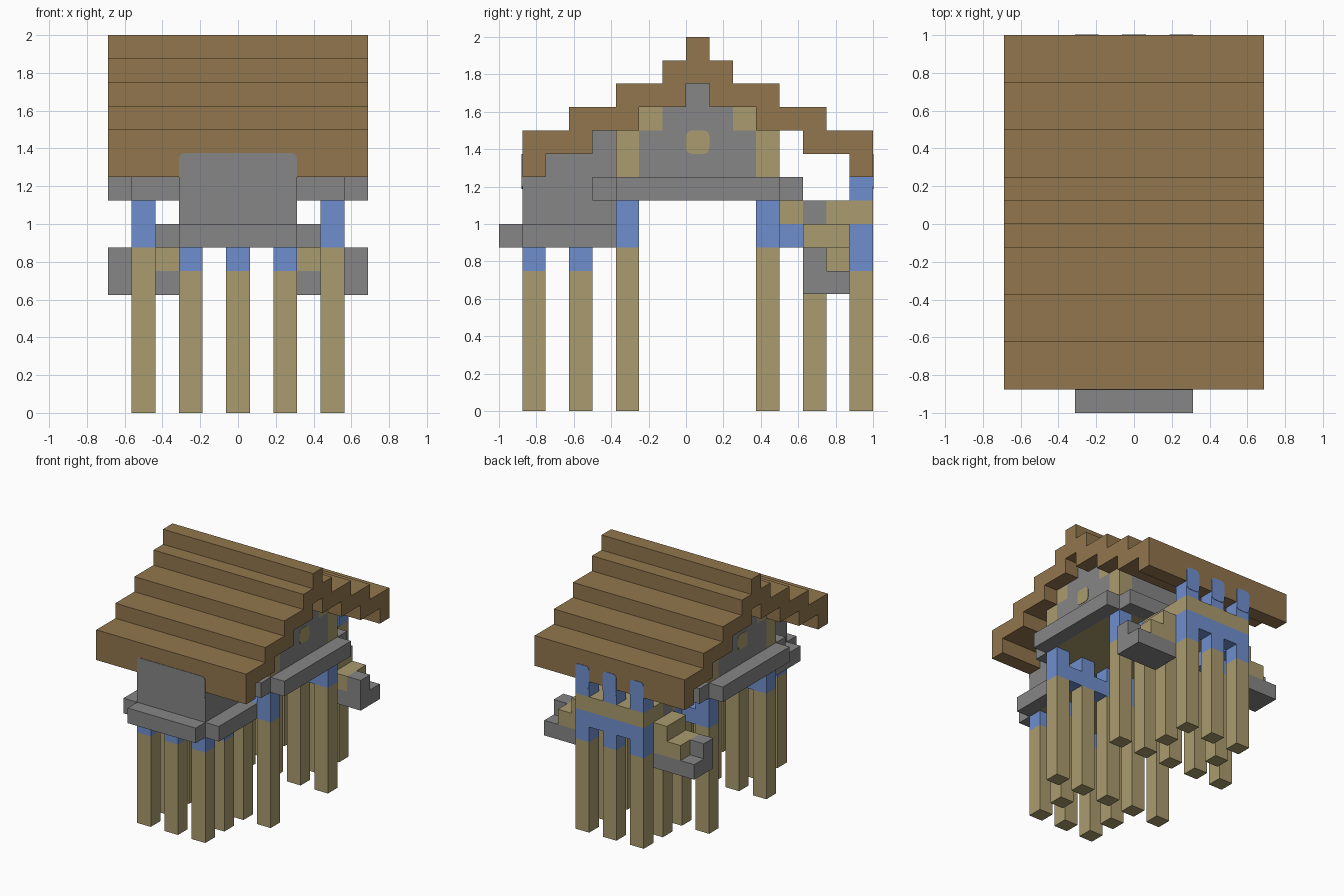
import bpy, bmesh
from mathutils import Vector

cube = bpy.data.objects.get("Cube")
if cube:
    bpy.data.objects.remove(cube)

U = 0.125  # size of one building block


def material(name, rgb):
    m = bpy.data.materials.new(name)
    m.use_nodes = True
    m.diffuse_color = (*rgb, 1)
    m.node_tree.nodes["Principled BSDF"].inputs["Base Color"].default_value = (*rgb, 1)
    return m


BROWN = material("roof brown", (0.287, 0.181, 0.074))
GREY = material("stone grey", (0.238, 0.238, 0.238))
TAN = material("timber tan", (0.402, 0.332, 0.156))
BLUE = material("paint blue", (0.159, 0.275, 0.617))


def finish(name, bm, mat):
    bmesh.ops.recalc_face_normals(bm, faces=bm.faces)
    mesh = bpy.data.meshes.new(name)
    bm.to_mesh(mesh)
    bm.free()
    mesh.materials.append(mat)
    obj = bpy.data.objects.new(name, mesh)
    bpy.context.collection.objects.link(obj)
    return obj


def part(name, mat, boxes, mirror=False, round_axis=None):
    """Boxes as (x0, x1, y0, y1, z0, z1) in blocks; mirror repeats them across x."""
    bm = bmesh.new()
    if mirror:
        boxes = boxes + [(-b[1], -b[0], *b[2:]) for b in boxes]
    for b in boxes:
        lo, hi = Vector(b[0::2]), Vector(b[1::2])
        verts = bmesh.ops.create_cube(bm, size=1)["verts"]
        for v in verts:
            v.co = Vector(((lo[i] + hi[i]) / 2 + v.co[i] * (hi[i] - lo[i])) * U for i in range(3))
    if round_axis is not None:
        edges = [e for e in bm.edges
                 if abs((e.verts[0].co - e.verts[1].co).normalized()[round_axis]) > 0.9]
        bmesh.ops.bevel(bm, geom=edges, offset=0.03, segments=3, profile=0.5, affect="EDGES")
    return finish(name, bm, mat)


def row(xs, y, z0, z1):
    """One-block-thick posts centred on each x, starting at y."""
    return [(x - .5, x + .5, y, y + 1, z0, z1) for x in xs]


# Stepped roof: half profile mirrored about the ridge, extruded along x
outer = [(-7, 10), (-7, 12), (-5, 12), (-5, 13), (-3, 13), (-3, 14), (-1, 14), (-1, 15), (0, 15), (0, 16)]
inner = [(0, 14), (0, 13), (-2, 13), (-2, 12), (-4, 12), (-4, 11), (-6, 11), (-6, 10)]
flip = lambda pts: [(1 - y, z) for y, z in reversed(pts)]
bm = bmesh.new()
face = bm.faces.new([bm.verts.new((-5.5 * U, y * U, z * U))
                     for y, z in outer + flip(outer) + flip(inner) + inner])
ext = bmesh.ops.extrude_face_region(bm, geom=[face])["geom"]
bmesh.ops.translate(bm, vec=(11 * U, 0, 0), verts=[g for g in ext if isinstance(g, bmesh.types.BMVert)])
finish("roof", bm, BROWN)

# Hall posts, painted heads and cross beams
five, three, two = (-4, -2, 0, 2, 4), (-2, 0, 2), (-2, 2)
for label, y in (("front", -3), ("back", 3)):
    part(f"hall_{label}_posts", TAN, row(five, y, 0, 7))
    part(f"hall_{label}_post_heads", BLUE, row(five, y, 7, 9))
    part(f"hall_{label}_beam", BLUE, [(x - .5, x + .5, y, y + 1, 7, 8) for x in (-3, -1, 1, 3)])

# Hall floor, ledge, walls and gables
part("hall_floor", TAN, [(-4.5, 4.5, -3, 4, 9, 10)])
part("hall_ledge", GREY, [(-5.5, -4.5, -3, 4, 9, 10), (4.5, 5.5, -3, 4, 9, 10),
                          (-4.5, 4.5, -4, -3, 9, 10), (-4.5, 4.5, 4, 5, 9, 10)])
part("hall_end_walls", GREY, [(-3.5, 3.5, -3, -2, 10, 12), (-3.5, 3.5, 3, 4, 10, 12)])
part("hall_corner_posts", TAN, [(3.5, 4.5, -3, -2, 10, 12), (3.5, 4.5, 3, 4, 10, 12)], mirror=True)
part("gable", GREY, [(3.5, 4.5, -2, 3, 10, 12), (3.5, 4.5, -1, 2, 12, 13)], mirror=True)
part("ridge_beam", GREY, [(-4.5, 4.5, 0, 1, 13, 14)])
part("purlins", TAN, [(-4.5, 4.5, -2, -1, 12, 13), (-4.5, 4.5, 2, 3, 12, 13)])
part("gable_window", TAN, [(4.49, 4.53, 0, 1, 11, 12)], mirror=True, round_axis=0)

# Front porch room
part("porch_posts", TAN, row(three, -7, 0, 6) + row(two, -5, 0, 6))
part("porch_post_heads", BLUE, row(three, -7, 6, 7) + row(two, -5, 6, 7))
part("porch_floor", TAN, [(-2.5, 2.5, -7, -3, 7, 8)])
part("porch_ledge", GREY, [(-2.5, 2.5, -8, -7, 7, 8), (2.5, 3.5, -7, -3, 7, 8), (-3.5, -2.5, -7, -3, 7, 8)])
part("porch_front_wall", GREY, [(-2.5, 2.5, -7, -6, 8, 10)])
part("porch_side_walls", GREY, [(1.5, 2.5, -6, -3, 8, 11), (1.5, 2.5, -4, -3, 11, 12)], mirror=True)
part("porch_wall_top", GREY, [(-2.5, 2.5, -7.03, -6.9, 9.5, 11)], round_axis=1)

# Back landing with painted frame
part("landing_posts", TAN, row(three, 7, 0, 6) + row(two, 5, 0, 6))
part("landing_post_heads", BLUE, row(three, 7, 6, 7) + row(two, 5, 6, 7))
part("landing_frame", BLUE, [(-2.5, 2.5, 7, 8, 7, 8), (-2.5, -1.5, 4, 7, 7, 8), (1.5, 2.5, 4, 7, 7, 8)])
part("landing_floor", TAN, [(-2.5, 2.5, 4, 5, 8, 9), (-1.5, 1.5, 5, 6, 8, 9), (-2.5, 2.5, 6, 8, 8, 9)])
part("landing_blocks", GREY, [(1.5, 2.5, 5, 6, 8, 9)], mirror=True)
part("landing_uprights", BLUE, row(three, 7, 9, 10))
part("landing_upright_tops", BLUE, [(x - .5, x + .5, 7.95, 8.03, 9.5, 11) for x in three], round_axis=1)

# Stairs on both sides of the landing
part("stair_base", GREY, [(2.5, 5.5, 5, 7, 5, 6), (4.5, 5.5, 5, 6, 6, 7)], mirror=True)
part("stair_steps", TAN, [(2.5, 4.5, 5, 7, 6, 7), (2.5, 3.5, 5, 7, 7, 8)], mirror=True)
